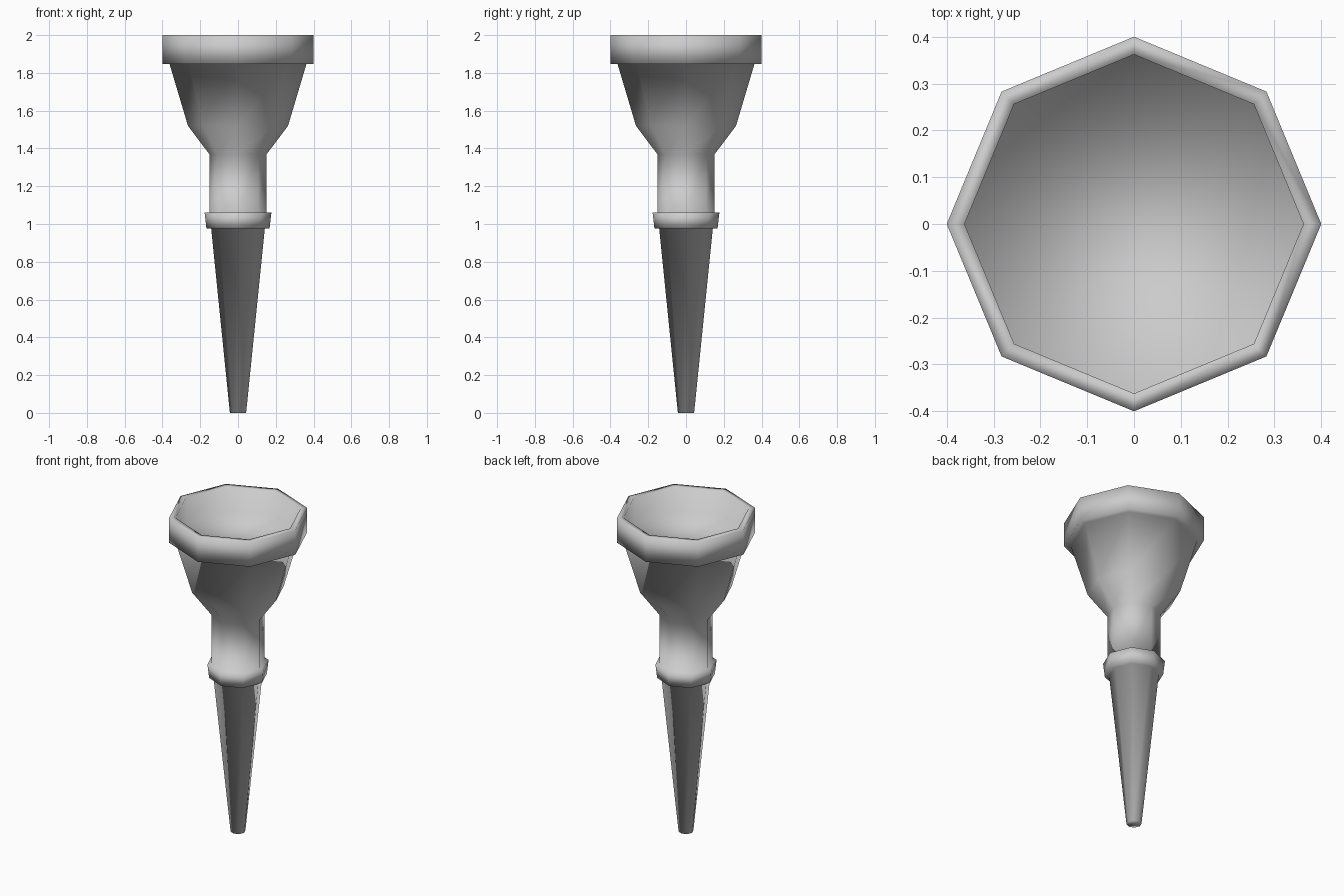
import bpy
import bmesh
from math import cos, sin, tau

SIDES = 8

cube = bpy.data.objects.get("Cube")
if cube:
    bpy.data.objects.remove(cube, do_unlink=True)

grey = bpy.data.materials.new("mid_grey")
grey.use_nodes = True
colour = (0.6, 0.6, 0.6, 1)
grey.diffuse_color = colour
grey.node_tree.nodes["Principled BSDF"].inputs["Base Color"].default_value = colour


def lathe(name, profile, material):
    """Turn a (radius, height) profile around z, closing both ends with caps."""
    bm = bmesh.new()
    rings = []
    for radius, z in profile:
        rings.append([bm.verts.new((radius * cos(tau * i / SIDES),
                                    radius * sin(tau * i / SIDES), z))
                      for i in range(SIDES)])
    for low, high in zip(rings, rings[1:]):
        for i in range(SIDES):
            j = (i + 1) % SIDES
            bm.faces.new((low[i], low[j], high[j], high[i]))
    bm.faces.new(rings[0][::-1])
    bm.faces.new(rings[-1])
    for face in bm.faces:
        face.smooth = True
    mesh = bpy.data.meshes.new(name)
    bm.to_mesh(mesh)
    bm.free()
    mesh.materials.append(material)
    obj = bpy.data.objects.new(name, mesh)
    bpy.context.collection.objects.link(obj)
    return obj


# Sections from the ground up; one continuous skin keeps the soft shading
handle = [(0.043, 0), (0.142, 0.976)]
collar = [(0.167, 0.976), (0.177, 1.062)]
neck = [(0.152, 1.062), (0.152, 1.37)]
bowl = [(0.265, 1.52), (0.362, 1.846)]
rim = [(0.4, 1.846), (0.4, 2.0), (0.362, 2.0)]
recessed_floor = [(0.362, 1.85)]

lathe("torch_body", handle + collar + neck + bowl + rim + recessed_floor, grey)
